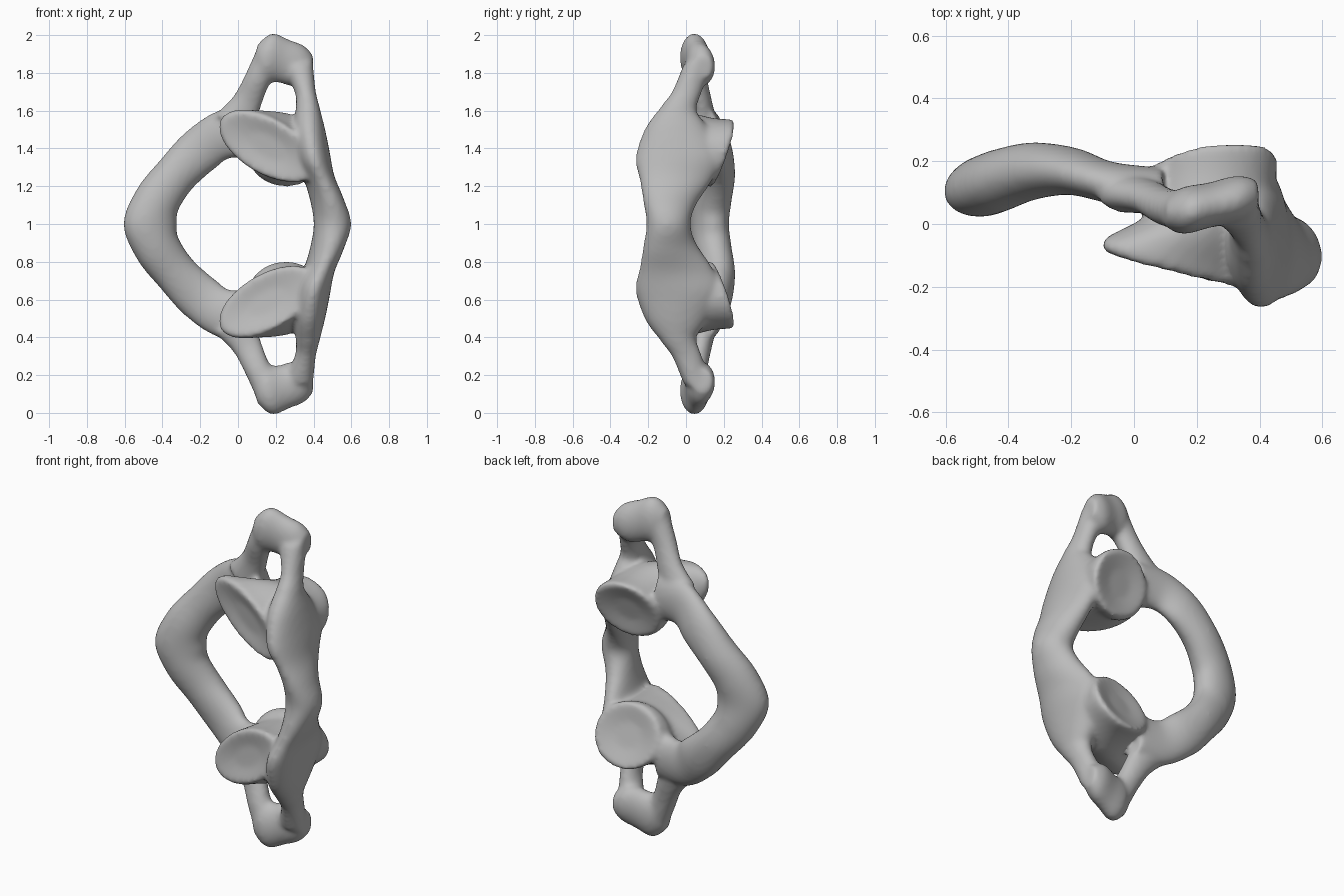
import bpy, bmesh, math
from mathutils import Vector, Matrix

SIDES, STEPS, MID = 28, 6, 1.0

cube = bpy.data.objects.get("Cube")
if cube:
    bpy.data.objects.remove(cube, do_unlink=True)

bm = bmesh.new()


def mirrored(vec, origin=0.0):
    return Vector((vec.x, vec.y, 2 * origin - vec.z))


def blend(a, b, c, d, t):
    """Catmull-Rom curve between b and c."""
    return 0.5 * (2 * b + (c - a) * t + (2 * a - 5 * b + 4 * c - d) * t * t
                  + (3 * b - a - 3 * c + d) * t ** 3)


def refine(sections):
    out = []
    last = len(sections) - 1
    for i in range(last):
        near = [sections[max(0, min(last, i + k))] for k in (-1, 0, 1, 2)]
        for s in range(STEPS):
            out.append([blend(*[n[j] for n in near], s / STEPS) for j in range(3)])
    return out + [sections[-1]]


def dished(rings, dish):
    """Add a rounded rim and a shallow hollow to both ends."""
    for end, inner in ((0, 1), (-1, -2)):
        c, u, v = rings[end]
        inward = (rings[inner][0] - c).normalized()
        for scale, depth in ((0.93, -0.01), (0.8, -0.006), (0.4, dish)):
            rings.insert(0 if end == 0 else len(rings),
                         [c + inward * depth, u * scale, v * scale])


def skin(sections, dish=0.0):
    """Closed skin over elliptical sections (centre, u, v)."""
    rings = refine(sections)
    if dish:
        dished(rings, dish)
    loops = []
    for c, u, v in rings:
        angles = [math.tau * k / SIDES for k in range(SIDES)]
        loops.append([bm.verts.new(c + u * math.cos(a) + v * math.sin(a)) for a in angles])
    faces = [bm.faces.new(loops[0]), bm.faces.new(loops[-1][::-1])]
    for a, b in zip(loops, loops[1:]):
        for k in range(SIDES):
            n = (k + 1) % SIDES
            faces.append(bm.faces.new((a[k], b[k], b[n], a[n])))
    bmesh.ops.recalc_face_normals(bm, faces=faces)


def flip(sections):
    return [[mirrored(c, MID), mirrored(u), mirrored(v)] for c, u, v in sections]


def both_sides(sections, dish=0.0):
    skin(sections, dish)
    skin(flip(sections), dish)


def tube(points):
    """Sections for a path of (x, y, z, half width, half depth, tilt)."""
    out = []
    for i, (x, y, z, wide, deep, tilt) in enumerate(points):
        a, b = points[max(i - 1, 0)], points[min(i + 1, len(points) - 1)]
        along = Vector((b[0] - a[0], 0, b[2] - a[2])).normalized()
        if z == MID:
            along = Vector((0, 0, 1))
        side = along.cross(Vector((0, 1, 0)))
        turn = Matrix.Rotation(math.radians(tilt), 3, along)
        out.append([Vector((x, y, z)), turn @ side * wide, turn @ Vector((0, deep, 0))])
    return out


def arch(points):
    half = tube(points)
    skin(flip(half[1:])[::-1] + half)


# Rear arch of the ring
arch([(-.465, .125, 1, .145, .098, 16),
      (-.425, .14, 1.13, .125, .1, 14),
      (-.325, .168, 1.265, .115, .092, 8),
      (-.2, .168, 1.39, .125, .076, 0),
      (-.07, .13, 1.475, .13, .068, 0),
      (.09, .1, 1.47, .14, .08, 0)])

# Front arch of the ring
arch([(.5, -.092, 1, .098, .118, 16),
      (.475, -.085, 1.11, .085, .143, 12),
      (.435, -.055, 1.23, .078, .192, 5),
      (.4, -.04, 1.35, .09, .228, 0),
      (.375, -.05, 1.5, .085, .17, 0),
      (.37, -.05, 1.6, .065, .1, 0)])

# Side masses, each ending in a dished joint face at front and back
both_sides([[Vector(c), Vector(u), Vector(v)] for c, u, v in (
    ((.155, -.14, 1.41), (.245, -.055, -.15), (.085, -.035, .12)),
    ((.165, -.1, 1.415), (.24, -.05, -.145), (.085, -.03, .125)),
    ((.24, .02, 1.41), (.2, 0, -.09), (.07, 0, .16)),
    ((.25, .13, 1.385), (.205, .03, 0), (0, .055, .172)),
    ((.255, .19, 1.375), (.2, .025, 0), (0, .06, .18)))], dish=0.01)

# Side processes: two bars and a blunt tip around an opening
both_sides(tube([(.4, -.06, 1.45, .07, .13, 0),
                 (.37, -.045, 1.6, .065, .1, 0),
                 (.357, .005, 1.7, .055, .08, 0),
                 (.32, .06, 1.84, .08, .075, 0)]))
both_sides(tube([(-.03, .1, 1.52, .11, .065, 0),
                 (.045, .085, 1.64, .08, .055, 0),
                 (.1, .055, 1.76, .07, .06, 0),
                 (.165, .04, 1.88, .08, .065, 0)]))
both_sides(tube([(.095, .035, 1.89, .06, .04, 0),
                 (.155, .042, 1.883, .13, .075, 0),
                 (.24, .06, 1.863, .118, .072, 0),
                 (.33, .08, 1.835, .11, .075, 0),
                 (.395, .09, 1.83, .06, .05, 0)]))

mesh = bpy.data.meshes.new("bone_ring")
bm.to_mesh(mesh)
bm.free()
bone = bpy.data.objects.new("bone_ring", mesh)
bpy.context.collection.objects.link(bone)

# Fuse the parts into one smooth body
fuse = bone.modifiers.new("fuse", 'REMESH')
fuse.mode = 'VOXEL'
fuse.voxel_size = 0.013
fuse.use_smooth_shade = True
soften = bone.modifiers.new("soften", 'SMOOTH')
soften.factor = 0.5
soften.iterations = 12

grey = bpy.data.materials.new("bone_grey")
grey.use_nodes = True
colour = (0.5, 0.5, 0.5, 1)
grey.diffuse_color = colour
grey.node_tree.nodes["Principled BSDF"].inputs["Base Color"].default_value = colour
mesh.materials.append(grey)
